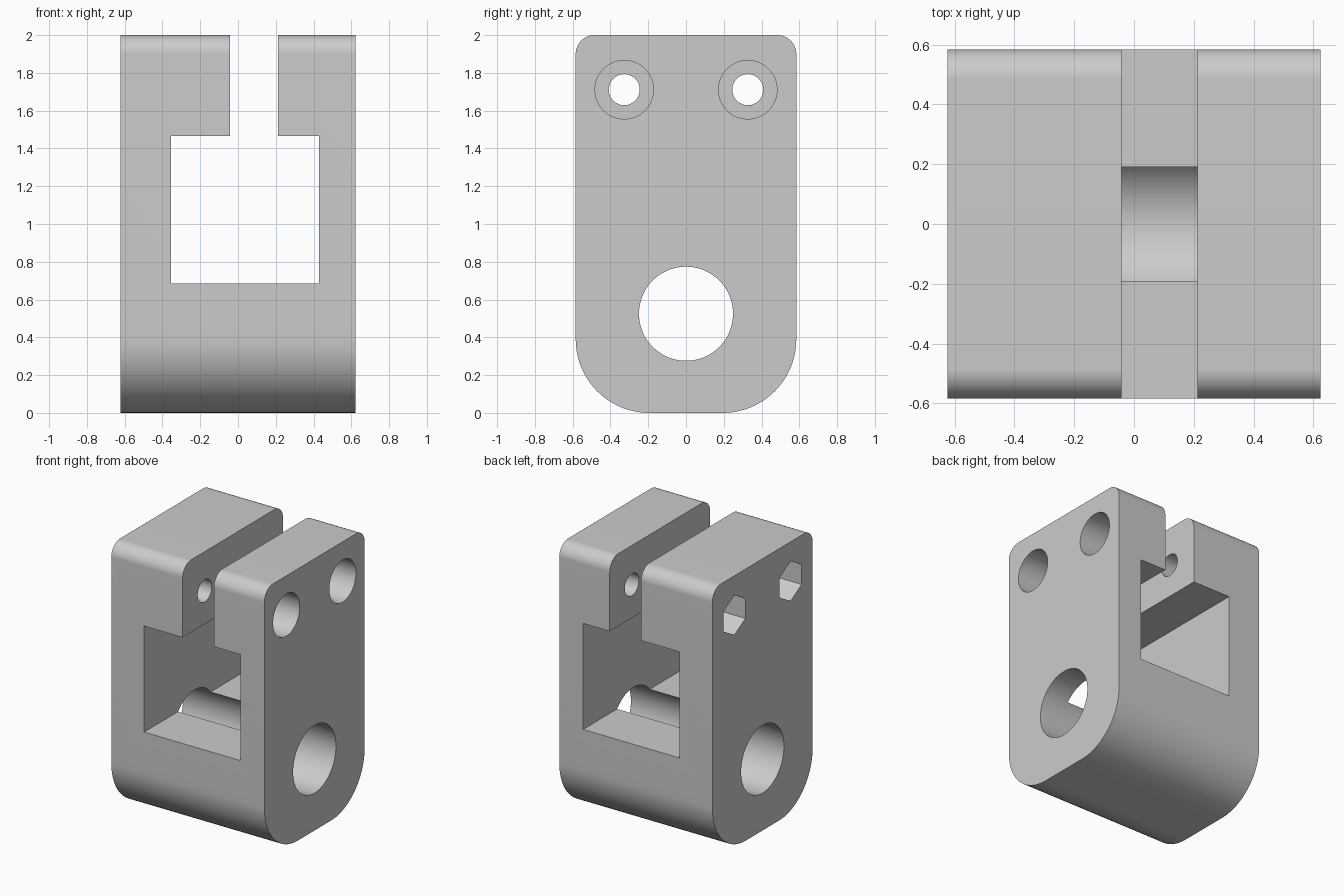
import bpy, bmesh, math
from mathutils import Matrix

cube = bpy.data.objects.get("Cube")
if cube:
    bpy.data.objects.remove(cube, do_unlink=True)

WIDTH, DEPTH, HEIGHT = 1.246, 1.168, 2.0
BORE_Z, BOLT_Y, BOLT_Z = 0.525, 0.327, 1.711

grey = bpy.data.materials.new("plain grey")
grey.use_nodes = True
colour = (0.6, 0.6, 0.6, 1)
grey.diffuse_color = colour
grey.node_tree.nodes["Principled BSDF"].inputs["Base Color"].default_value = colour


def add_object(name, bm):
    bmesh.ops.recalc_face_normals(bm, faces=bm.faces)
    mesh = bpy.data.meshes.new(name)
    bm.to_mesh(mesh)
    bm.free()
    mesh.materials.append(grey)
    obj = bpy.data.objects.new(name, mesh)
    bpy.context.collection.objects.link(obj)
    return obj


def prism(name, profile, x0, x1):
    """Extrude a (y, z) outline along x."""
    bm = bmesh.new()
    face = bm.faces.new([bm.verts.new((x0, y, z)) for y, z in profile])
    ext = bmesh.ops.extrude_face_region(bm, geom=[face])
    moved = [v for v in ext["geom"] if isinstance(v, bmesh.types.BMVert)]
    bmesh.ops.translate(bm, verts=moved, vec=(x1 - x0, 0, 0))
    return add_object(name, bm)


def ring(y, z, r, sides):
    """Regular outline with a point at the top."""
    steps = [math.tau * i / sides for i in range(sides)]
    return [(y + r * math.sin(a), z + r * math.cos(a)) for a in steps]


def box(name, x0, x1, z0, z1):
    bm = bmesh.new()
    bmesh.ops.create_cube(bm, size=1)
    centre = Matrix.Translation(((x0 + x1) / 2, 0, (z0 + z1) / 2))
    bm.transform(centre @ Matrix.Diagonal((x1 - x0, 2, z1 - z0, 1)))
    return add_object(name, bm)


# Body: side outline with large lower and small upper corner rounds
outline = []
for sy, sz, r, start in ((1, -1, 0.39, -90), (1, 1, 0.1, 0),
                         (-1, 1, 0.1, 90), (-1, -1, 0.39, 180)):
    cy = sy * (DEPTH / 2 - r)
    cz = r if sz < 0 else HEIGHT - r
    for i in range(25):
        a = math.radians(start + 90 * i / 24)
        outline.append((cy + r * math.cos(a), cz + r * math.sin(a)))
body = prism("clamp_body", outline, -WIDTH / 2, WIDTH / 2)

# Square window, clamping slot and main bore
cutters = [
    box("window_cutter", -0.355, 0.428, 0.686, 1.466),
    box("slot_cutter", -0.042, 0.212, 1.3, 2.2),
    prism("bore_cutter", ring(0, BORE_Z, 0.249, 96), -1, 1),
]
# Bolt holes with round head recesses and hexagonal nut recesses
for side, y in (("front", -BOLT_Y), ("back", BOLT_Y)):
    cutters += [
        prism(side + "_bolt_cutter", ring(y, BOLT_Z, 0.082, 48), -1, 1),
        prism(side + "_head_cutter", ring(y, BOLT_Z, 0.155, 64), WIDTH / 2 - 0.25, 1),
        prism(side + "_nut_cutter", ring(y, BOLT_Z, 0.147, 6), -1, 0.25 - WIDTH / 2),
    ]

for cutter in cutters:
    cutter.hide_render = True
    mod = body.modifiers.new(cutter.name, "BOOLEAN")
    mod.operation = "DIFFERENCE"
    mod.solver = "EXACT"
    mod.object = cutter

# Bake the cuts, then discard the cutters
graph = bpy.context.evaluated_depsgraph_get()
body.data = bpy.data.meshes.new_from_object(body.evaluated_get(graph))
body.modifiers.clear()
for cutter in cutters:
    bpy.data.objects.remove(cutter, do_unlink=True)

bpy.ops.object.select_all(action="DESELECT")
body.select_set(True)
bpy.context.view_layer.objects.active = body
bpy.ops.object.shade_smooth_by_angle(angle=math.radians(30))
